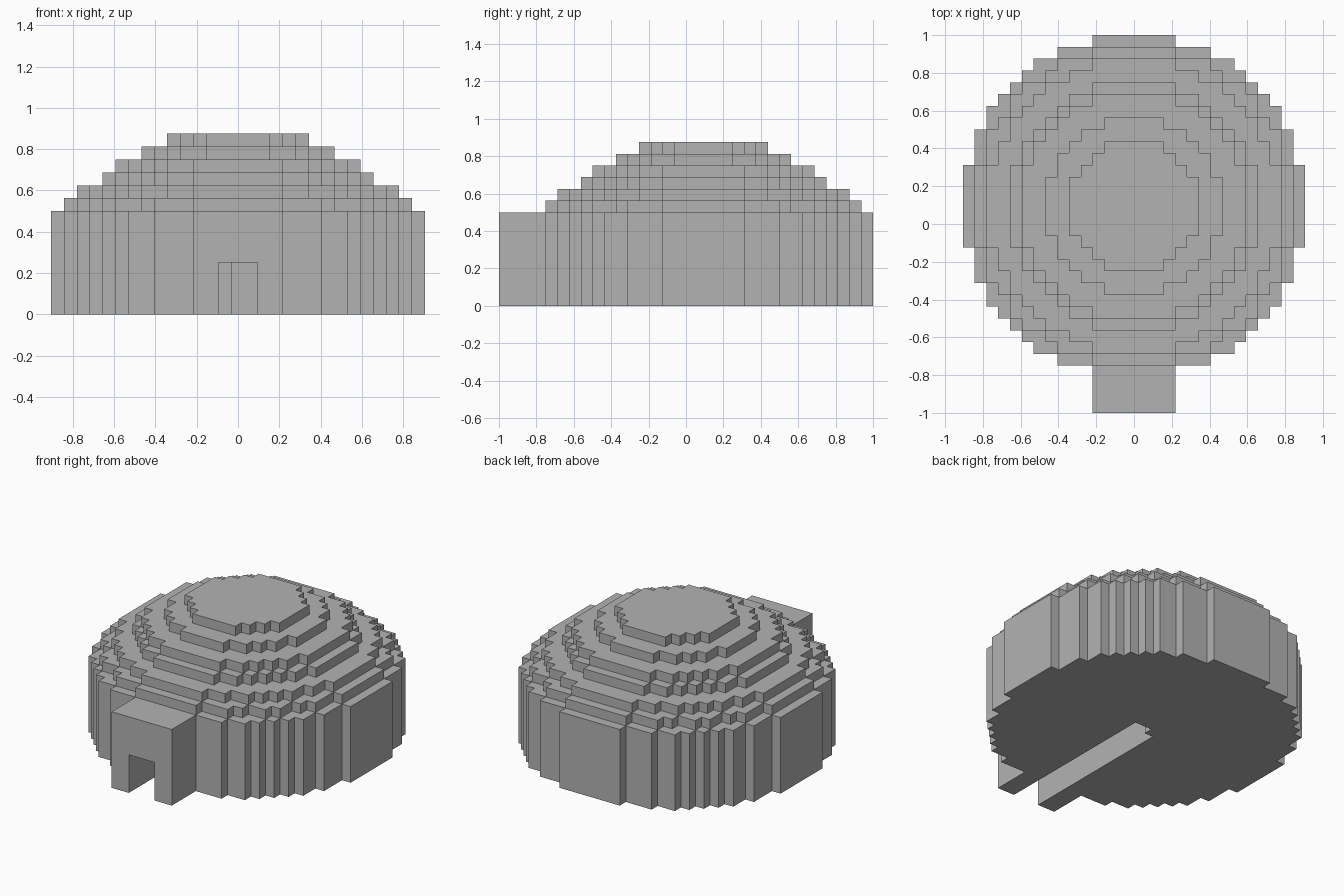
import bpy
import bmesh
import math

UNIT = 1 / 16            # size of one block
CENTRE_Y = 1.5           # dome centre, in blocks

cube = bpy.data.objects.get("Cube")
if cube:
    bpy.data.objects.remove(cube, do_unlink=True)

grey = bpy.data.materials.new("plain_grey")
grey.use_nodes = True
colour = (0.45, 0.45, 0.45, 1)
grey.diffuse_color = colour
grey.node_tree.nodes["Principled BSDF"].inputs["Base Color"].default_value = colour


def disc_rows(radius):
    """Half-width of every block row in a blocky disc."""
    limit = (radius + 0.5) ** 2
    return {k: int(math.sqrt(limit - k * k)) + 0.5 for k in range(-radius, radius + 1)}


def outline(rows):
    """Stepped outline, one corner pair wherever the row width changes."""
    keys = sorted(rows)
    side = [(rows[keys[0]], keys[0] - 0.5)]
    for a, b in zip(keys, keys[1:]):
        if rows[a] != rows[b]:
            side += [(rows[a], a + 0.5), (rows[b], a + 0.5)]
    side.append((rows[keys[-1]], keys[-1] + 0.5))
    return side + [(-x, y) for x, y in reversed(side)]


def prism(name, points, low, high):
    """Extrude an outline, given in blocks, between two heights."""
    bm = bmesh.new()
    verts = [bm.verts.new((x * UNIT, (y + CENTRE_Y) * UNIT, low * UNIT)) for x, y in points]
    face = bm.faces.new(verts)
    top = bmesh.ops.extrude_face_region(bm, geom=[face], use_keep_orig=True)["geom"]
    lifted = [v for v in top if isinstance(v, bmesh.types.BMVert)]
    bmesh.ops.translate(bm, verts=lifted, vec=(0, 0, (high - low) * UNIT))
    bmesh.ops.recalc_face_normals(bm, faces=bm.faces)
    mesh = bpy.data.meshes.new(name)
    bm.to_mesh(mesh)
    bm.free()
    mesh.materials.append(grey)
    obj = bpy.data.objects.new(name, mesh)
    bpy.context.collection.objects.link(obj)
    return obj


# Round wall with the entrance porch on its front
wall_rows = disc_rows(14)
for k in range(-17, -14):
    wall_rows[k] = 3.5
wall = prism("wall_and_porch", outline(wall_rows), 0, 8)

# Entrance tunnel, with a stepped inner end
tunnel_points = [(-1.5, -19), (1.5, -19), (1.5, 0.5), (-0.5, 0.5), (-0.5, -0.5), (-1.5, -0.5)]
tunnel = prism("tunnel_cutter", tunnel_points, -2, 4)
tunnel.hide_render = True
cut = wall.modifiers.new("tunnel", "BOOLEAN")
cut.operation = "DIFFERENCE"
cut.solver = "EXACT"
cut.object = tunnel
bpy.context.view_layer.objects.active = wall
bpy.ops.object.modifier_apply(modifier=cut.name)
bpy.data.objects.remove(tunnel, do_unlink=True)

# Stepped roof tiers, each one block high
for i, radius in enumerate((13, 12, 10, 9, 7, 5)):
    prism(f"roof_tier_{i + 1}", outline(disc_rows(radius)), 8 + i, 9 + i)
